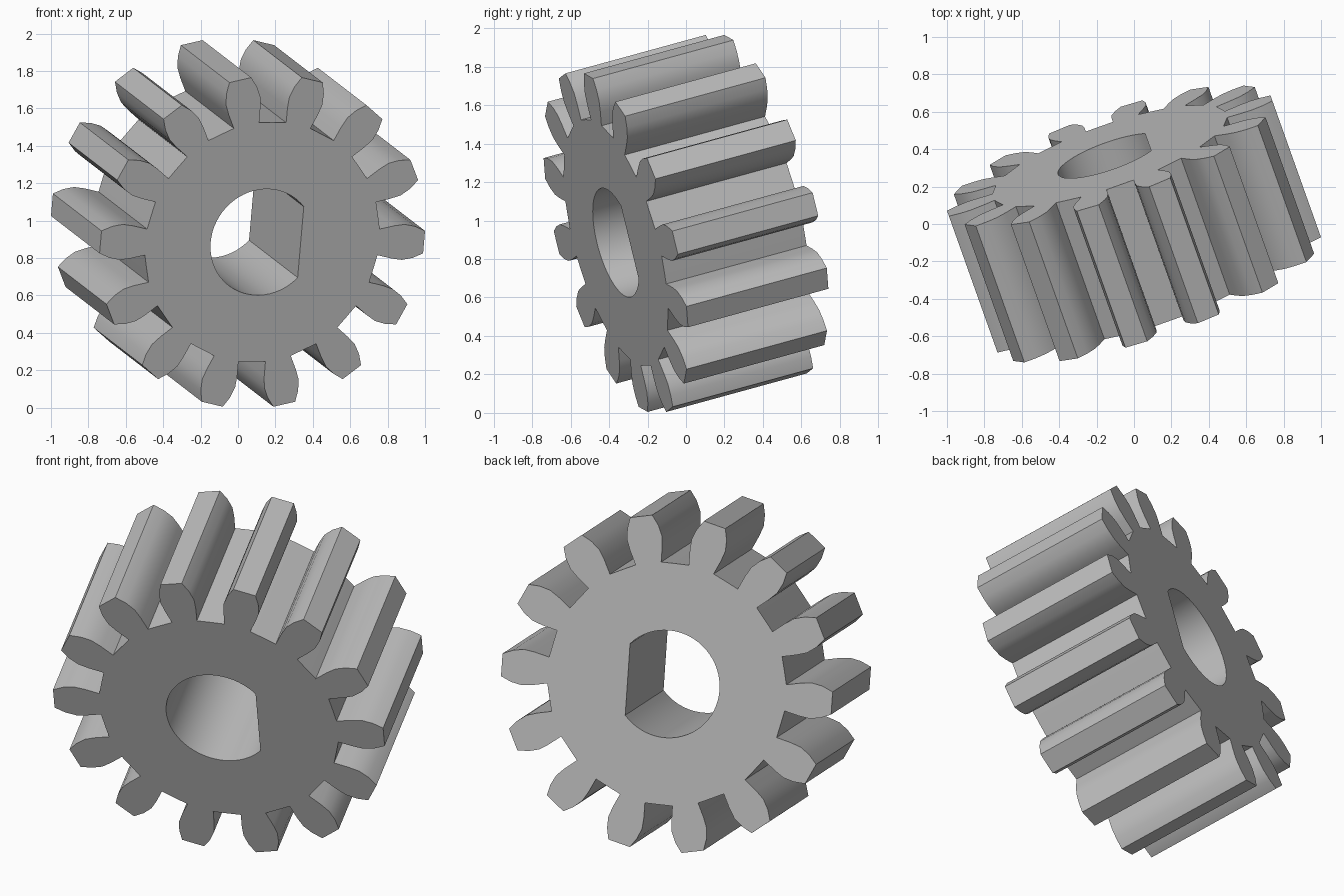
import bpy, bmesh, math
from mathutils import Matrix, Vector

cube = bpy.data.objects.get("Cube")
if cube:
    bpy.data.objects.remove(cube, do_unlink=True)

TEETH = 14
THICKNESS = 0.80
ROOT = 0.66
BORE, FLAT = 0.293, 0.218
# Tooth flank as (distance from axis, half width), root to tip
FLANK = [(ROOT, 0.072), (0.74, 0.09), (0.80, 0.098), (0.86, 0.087), (0.918, 0.062)]


def gear_outline():
    points = []
    for i in range(TEETH):
        turn = Matrix.Rotation(math.tau * i / TEETH, 3, "Z")
        tooth = [Vector((r, -w, 0)) for r, w in FLANK]
        tooth += [Vector((r, w, 0)) for r, w in reversed(FLANK)]
        # middle of the gap floor
        gap = math.pi / TEETH
        tooth.append(Vector((ROOT * math.cos(gap), ROOT * math.sin(gap), 0)))
        points += [turn @ p for p in tooth]
    return points


def bore_outline(steps=48):
    # D shaped hole: an arc closed by a flat
    start = math.acos(FLAT / BORE)
    sweep = math.tau - 2 * start
    return [Vector((BORE * math.cos(start + sweep * i / steps),
                    BORE * math.sin(start + sweep * i / steps), 0))
            for i in range(steps + 1)]


# Gear body: fill between the outlines, then extrude along the axis
bm = bmesh.new()
edges = []
for outline in (gear_outline(), bore_outline()):
    verts = [bm.verts.new(p - Vector((0, 0, THICKNESS / 2))) for p in outline]
    edges += [bm.edges.new((v, verts[i - 1])) for i, v in enumerate(verts)]
bmesh.ops.triangle_fill(bm, edges=edges, use_beauty=True, use_dissolve=False)
result = bmesh.ops.extrude_face_region(bm, geom=bm.faces[:], use_keep_orig=True)
top = [g for g in result["geom"] if isinstance(g, bmesh.types.BMVert)]
bmesh.ops.translate(bm, verts=top, vec=(0, 0, THICKNESS))
bmesh.ops.recalc_face_normals(bm, faces=bm.faces[:])

# Tilt: the flat faces the right-hand tooth, the axis leans back and up
axis = Vector((-0.26, 0.73, 0.20)).normalized()
side = Vector((axis.y, -axis.x, 0)).normalized()
up = side.cross(axis)
tilt = Matrix((side, up, -axis)).transposed().to_4x4()
bm.transform(Matrix.Translation((0, 0, 0.985)) @ tilt)

mesh = bpy.data.meshes.new("gear")
bm.to_mesh(mesh)
bm.free()
gear = bpy.data.objects.new("gear", mesh)
bpy.context.collection.objects.link(gear)

# Plain grey
grey = bpy.data.materials.new("plain grey")
grey.use_nodes = True
colour = (0.5, 0.5, 0.5, 1)
grey.diffuse_color = colour
grey.node_tree.nodes["Principled BSDF"].inputs["Base Color"].default_value = colour
mesh.materials.append(grey)

# Smooth flanks and bore, sharp corners
bpy.ops.object.select_all(action="DESELECT")
gear.select_set(True)
bpy.context.view_layer.objects.active = gear
bpy.ops.object.shade_smooth_by_angle(angle=math.radians(25))
